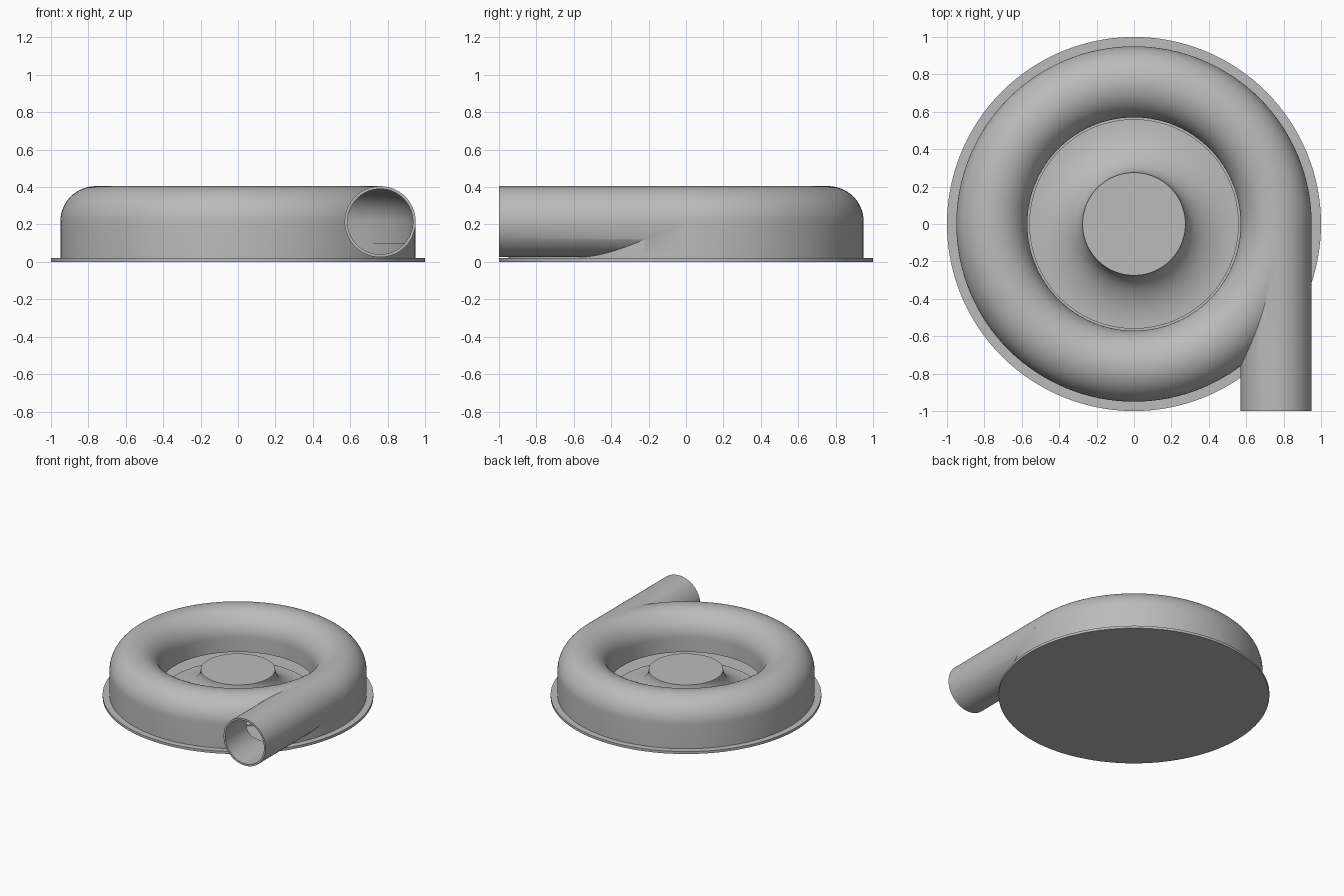
import bpy
import bmesh
from math import sin, cos, pi, radians
from mathutils import Matrix, Vector

cube = bpy.data.objects.get("Cube")
if cube:
    bpy.data.objects.remove(cube, do_unlink=True)

grey = bpy.data.materials.new("cast_grey")
grey.use_nodes = True
grey.diffuse_color = (0.5, 0.5, 0.5, 1)
grey.node_tree.nodes["Principled BSDF"].inputs["Base Color"].default_value = grey.diffuse_color

TUBE_R, TUBE_Z = 0.76, 0.215     # volute and outlet centre line
OUTER, INNER = 0.19, 0.175       # tube radii
SEGMENTS = 128


def finish(name, bm):
    bmesh.ops.remove_doubles(bm, verts=bm.verts, dist=1e-5)
    bmesh.ops.recalc_face_normals(bm, faces=bm.faces)
    mesh = bpy.data.meshes.new(name)
    bm.to_mesh(mesh)
    bm.free()
    mesh.materials.append(grey)
    obj = bpy.data.objects.new(name, mesh)
    bpy.context.collection.objects.link(obj)
    return obj


def lathe(name, profile):
    """Revolve a closed (radius, height) profile around z."""
    bm = bmesh.new()
    rings = []
    for i in range(SEGMENTS):
        a = 2 * pi * i / SEGMENTS
        rings.append([bm.verts.new((r * cos(a), r * sin(a), z)) for r, z in profile])
    n = len(profile)
    for i, ring in enumerate(rings):
        after = rings[(i + 1) % SEGMENTS]
        for j in range(n):
            k = (j + 1) % n
            if profile[j][0] or profile[k][0]:
                bm.faces.new((ring[j], after[j], after[k], ring[k]))
    return finish(name, bm)


def pipe(name, radius, y0, y1):
    bm = bmesh.new()
    bmesh.ops.create_cone(bm, cap_ends=True, segments=64, radius1=radius, radius2=radius,
                          depth=y1 - y0)
    bm.transform(Matrix.Translation(Vector((TUBE_R, (y0 + y1) / 2, TUBE_Z)))
                 @ Matrix.Rotation(pi / 2, 4, 'X'))
    return finish(name, bm)


def arch(radius, steps=32):
    return [(TUBE_R + radius * cos(pi * i / steps), TUBE_Z + radius * sin(pi * i / steps))
            for i in range(steps + 1)]


def select(obj):
    bpy.ops.object.select_all(action='DESELECT')
    obj.select_set(True)
    bpy.context.view_layer.objects.active = obj


def combine(obj, other, operation):
    mod = obj.modifiers.new("combine", 'BOOLEAN')
    mod.operation, mod.solver, mod.object = operation, 'EXACT', other
    other.hide_render = True
    select(obj)
    bpy.ops.object.modifier_apply(modifier=mod.name)
    bpy.data.objects.remove(other, do_unlink=True)


# Base plate
base = lathe("base_plate", [(0, 0), (1, 0), (1, 0.02), (0, 0.02)])

# Central hub with a concave flare down to the plate
flare = [(0.56 - 0.285 * sin(a), 0.225 - 0.195 * cos(a))
         for a in [pi / 2 * i / 20 for i in range(21)]]
hub = lathe("hub", [(0, 0.01), (0.56, 0.01)] + flare + [(0, 0.225)])

# Volute casing: arched ring merged with the straight outlet pipe
casing = lathe("volute_casing", [(0.95, 0.01)] + arch(OUTER) + [(0.57, 0.01)])
combine(casing, pipe("outlet_pipe", OUTER, -1, -0.01), 'UNION')

# Hollow it, leaving a slot under the inner wall
cavity = lathe("cavity", [(0.93, -0.01), (0.93, 0.1), (0.935, 0.1)] + arch(INNER)
               + [(0.585, 0.1), (0.5, 0.1), (0.5, -0.01)])
combine(casing, cavity, 'DIFFERENCE')
combine(casing, pipe("bore", INNER, -1.1, -0.012), 'DIFFERENCE')

for part in (base, hub, casing):
    select(part)
    bpy.ops.object.shade_smooth_by_angle(angle=radians(30))
